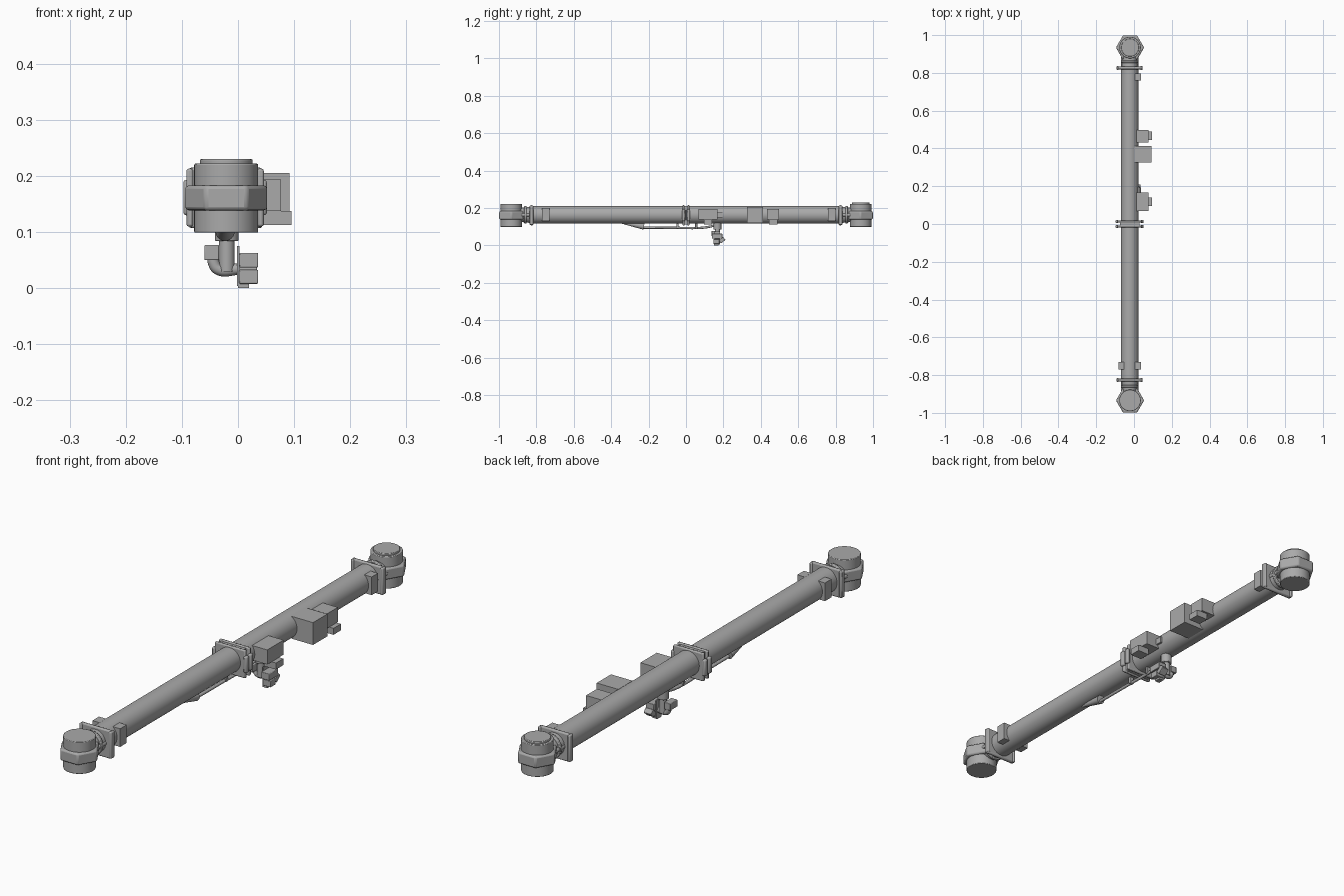
import bpy, math
from mathutils import Vector

if "Cube" in bpy.data.objects:
    bpy.data.objects.remove(bpy.data.objects["Cube"])

CX, CZ = -0.023, 0.163          # axis of the main tube
GREY = bpy.data.materials.new("plain grey")
GREY.diffuse_color = (0.40, 0.40, 0.40, 1)
GREY.use_nodes = True
GREY.node_tree.nodes["Principled BSDF"].inputs["Base Color"].default_value = GREY.diffuse_color


def finish(ob, name, bevel=0.0, smooth=True, segments=2):
    ob.name = name
    ob.data.materials.append(GREY)
    bpy.context.view_layer.objects.active = ob
    if bevel:
        m = ob.modifiers.new("bevel", 'BEVEL')
        m.width, m.segments = bevel, segments
        m.limit_method, m.angle_limit = 'ANGLE', math.radians(30)
    if smooth:
        bpy.ops.object.shade_smooth_by_angle(angle=math.radians(35))
    return ob


def box(name, x, y, z, bevel=0.0, tilt=0.0):
    """Box from (min, max) ranges, optionally tilted about x."""
    bpy.ops.mesh.primitive_cube_add(
        size=1, location=[sum(r) / 2 for r in (x, y, z)])
    ob = bpy.context.object
    ob.scale = [r[1] - r[0] for r in (x, y, z)]
    bpy.ops.object.transform_apply(location=False, rotation=False, scale=True)
    ob.rotation_euler.x = tilt
    return finish(ob, name, bevel, bool(bevel))


def cyl(name, a, b, r, r2=None, sides=48, bevel=0.0):
    """Cylinder or cone from point a to point b."""
    a, b = Vector(a), Vector(b)
    bpy.ops.mesh.primitive_cone_add(
        vertices=sides, radius1=r, radius2=r if r2 is None else r2,
        depth=(b - a).length, location=(a + b) / 2)
    ob = bpy.context.object
    ob.rotation_euler = (b - a).to_track_quat('Z', 'Y').to_euler()
    return finish(ob, name, bevel)


def pipe(name, pts, r):
    """Round pipe along a smooth path."""
    cu = bpy.data.curves.new(name, 'CURVE')
    cu.dimensions, cu.bevel_depth, cu.bevel_resolution = '3D', r, 4
    cu.use_fill_caps = True
    sp = cu.splines.new('BEZIER')
    sp.bezier_points.add(len(pts) - 1)
    for p, co in zip(sp.bezier_points, pts):
        p.co = co
        p.handle_left_type = p.handle_right_type = 'AUTO'
    ob = bpy.data.objects.new(name, cu)
    bpy.context.collection.objects.link(ob)
    bpy.ops.object.select_all(action='DESELECT')
    ob.select_set(True)
    bpy.context.view_layer.objects.active = ob
    bpy.ops.object.convert(target='MESH')
    return finish(bpy.context.object, name)


# Main tube
cyl("main_tube", (CX, -0.83, CZ), (CX, 0.83, CZ), 0.047)

# Both ends: neck, flange and upright drum with hexagonal band
for s, end in ((-1, "front"), (1, "back")):
    dx, dy = -0.021, s * 0.934
    cyl(end + "_neck", (CX, s * 0.82, CZ), (CX, s * 0.90, CZ), 0.044, 0.036)
    cyl(end + "_neck_ring", (CX, s * 0.852, CZ), (CX, s * 0.865, CZ), 0.047,
        bevel=0.003)
    box(end + "_flange", (CX - 0.062, CX + 0.066),
        (s * 0.826 - 0.007, s * 0.826 + 0.007), (0.107, 0.215), 0.005)
    for t in (-1, 1):
        box(end + "_flange_side_bar",
            (CX + t * 0.063 - 0.006, CX + t * 0.063 + 0.006),
            (s * 0.826 - 0.011, s * 0.826 + 0.011), (0.11, 0.213), 0.004)
        cyl(end + "_neck_bolt", (CX + t * 0.038, s * 0.83, CZ),
            (CX + t * 0.038, s * 0.885, CZ), 0.008, sides=12)
    cyl(end + "_drum", (dx, dy, 0.099), (dx, dy, 0.222), 0.057, sides=64,
        bevel=0.002)
    band = cyl(end + "_drum_band", (dx, dy, 0.139), (dx, dy, 0.183), 0.0745,
               sides=6, bevel=0.006)
    band.rotation_euler.z += math.pi / 2
    if s == 1:
        cyl("back_drum_cap", (dx, dy, 0.22), (dx, dy, 0.230), 0.047, sides=64,
            bevel=0.002)

# Paired flanges at the middle joint, with rounded side handles
for s in (-1, 1):
    box("middle_flange", (CX - 0.064, CX + 0.066),
        (s * 0.013 - 0.006, s * 0.013 + 0.006), (0.107, 0.215), 0.004)
    for t in (-1, 1):
        box("middle_side_bar",
            (CX + t * 0.067 - 0.0075, CX + t * 0.067 + 0.0075),
            (s * 0.013 - 0.009, s * 0.013 + 0.009), (0.13, 0.193), 0.005)
box("middle_gasket", (CX - 0.052, CX + 0.052), (-0.01, 0.01), (0.111, 0.211))

# Small tabs near the ends
box("front_right_tab", (0.005, 0.037), (-0.77, -0.73), (0.13, 0.2))
box("front_left_tab", (-0.081, -0.05), (-0.77, -0.73), (0.13, 0.2))
box("back_right_tab", (0.005, 0.037), (0.76, 0.798), (0.13, 0.2))

# Equipment boxes on the right side
box("large_box", (0.0, 0.092), (0.325, 0.412), (0.119, 0.205))
box("rear_box", (0.01, 0.077), (0.432, 0.498), (0.138, 0.194))
box("rear_box_connector", (0.045, 0.095), (0.445, 0.490), (0.113, 0.138))
box("middle_box", (0.01, 0.077), (0.068, 0.168), (0.138, 0.194))
box("middle_box_connector", (0.045, 0.095), (0.095, 0.14), (0.113, 0.138))
box("middle_box_plug", (0.01, 0.03), (0.165, 0.195), (0.15, 0.175))

# Hanging sensor cluster: mount, post and elbow
PX, PY = -0.02, 0.168
cyl("post_mount", (PX, PY, 0.084), (PX, PY, 0.12), 0.021, sides=16,
    bevel=0.002)
cyl("post", (PX, PY, 0.03), (PX, PY, 0.10), 0.014, sides=32)
pipe("elbow_pipe", [(-0.044, PY, 0.064), (-0.043, PY, 0.045),
                    (-0.035, PY, 0.034), (0.0, PY, 0.034)], 0.0105)

# Sensor heads and their plate
box("left_head", (-0.06, -0.034), (0.137, 0.182), (0.05, 0.077), 0.002)
box("head_plate", (-0.002, 0.003), (0.152, 0.182), (0.004, 0.075))
box("upper_right_head", (0.002, 0.036), (0.138, 0.194), (0.037, 0.063), 0.002)
box("lower_right_head", (0.002, 0.036), (0.146, 0.178), (0.008, 0.033), 0.002)
box("plate_foot", (0.0, 0.02), (0.15, 0.175), (0.0, 0.009))
box("tilted_head", (0.002, 0.034), (0.178, 0.208), (0.018, 0.038), 0.002,
    math.radians(40))

# Cable with tapered outlet under the tube
horn = cyl("cable_outlet", (CX, -0.36, 0.124), (CX, -0.225, 0.101),
           0.003, 0.017, sides=24)
pipe("cable", [(CX, -0.23, 0.095), (CX, -0.05, 0.094), (CX, 0.08, 0.094),
               (CX, 0.13, 0.101), (CX, 0.165, 0.112)], 0.006)
for y in (-0.045, 0.055):
    box("cable_clip", (CX - 0.008, CX + 0.008), (y - 0.006, y + 0.006),
        (0.09, 0.12), 0.002)
